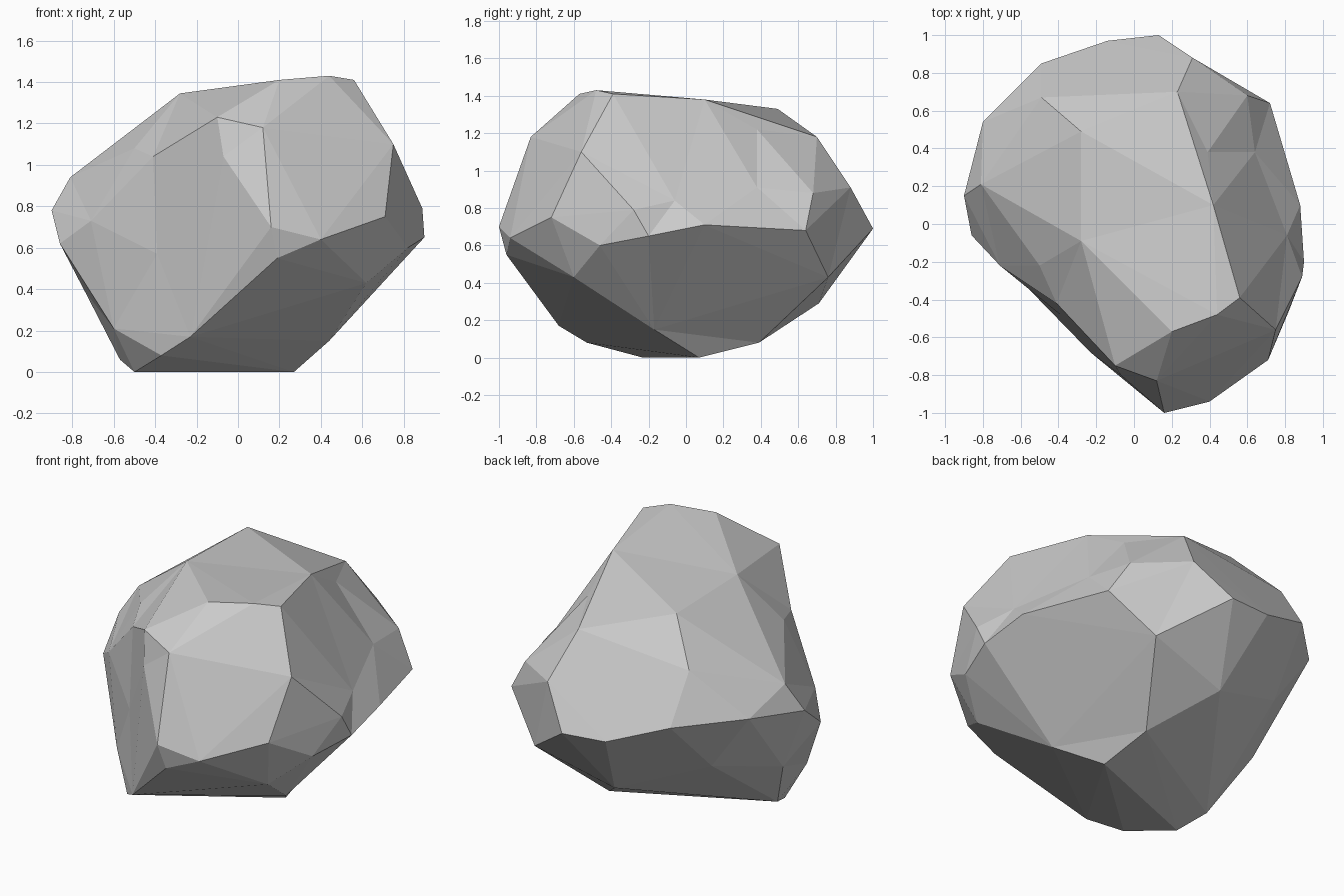
import bpy, bmesh
from mathutils import Vector

if "Cube" in bpy.data.objects:
    bpy.data.objects.remove(bpy.data.objects["Cube"])

CENTRE = Vector((0, 0, 0.68))

# Main corners of the boulder: crown, front, left/back, right, base
CORNERS = [
    (.44, -.48, 1.43), (.20, -.57, 1.41), (.56, -.39, 1.41),
    (-.28, -.09, 1.345), (-.28, .49, 1.33), (.23, .70, 1.18),
    (.39, .38, 1.22), (.42, .10, 1.38),
    (-.10, -.75, 1.23), (.12, -.83, 1.18), (.75, -.56, 1.10), (.71, -.72, .75),
    (.40, -.94, .64), (.16, -1.0, .70), (.19, -.96, .55), (-.07, -.80, 1.04),
    (-.41, -.42, 1.04), (-.50, -.22, 1.08), (-.71, -.22, .73), (-.39, -.48, .57),
    (-.23, -.68, .17), (-.37, -.53, .08), (-.60, -.30, .21),
    (-.81, .21, .94), (-.90, .15, .78), (-.86, -.06, .62), (-.80, .54, .85),
    (-.49, .67, 1.11), (-.49, .85, .83), (.13, 1.0, .69), (-.14, .97, .70),
    (.31, .88, .91),
    (.60, .68, .88), (.48, .76, .43), (.72, .64, .68), (.64, .38, .91),
    (.81, -.06, .84), (.90, -.20, .65), (.88, .10, .71), (.89, -.28, .79),
    (.82, -.46, .60), (.62, -.60, .43), (-.55, .54, .50), (-.74, .13, .39),
    (-.57, -.06, .06),
    (.44, -.17, .15), (.27, .07, 0), (.24, .39, .08), (-.50, -.23, 0),
    (-.02, .71, .29),
]


def outward(a, b, c):
    """True if triangle a, b, c faces away from the centre."""
    a, b, c = (v.co - CENTRE for v in (a, b, c))
    return a.cross(b).dot(c) > 1e-3


def flip_creases(bm):
    """Turn inward creases into outward ridges, but never into long bridges."""
    for _ in range(20):
        changed = False
        for e in list(bm.edges):
            if not e.is_valid or len(e.link_faces) != 2:
                continue
            l = e.link_loops[0]
            a, b = l.vert, l.link_loop_next.vert
            p = l.link_loop_prev.vert
            q = l.link_loop_radial_next.link_loop_prev.vert
            normal = (b.co - a.co).cross(p.co - a.co).normalized()
            if (normal.dot(q.co - a.co) > 1e-3
                    and (p.co - q.co).length < 1.2 * e.calc_length()
                    and outward(p, a, q) and outward(q, b, p)
                    and bm.edges.get((p, q)) is None):
                if bmesh.utils.edge_rotate(e, True):
                    changed = True
        if not changed:
            break


# Skin the corners on a sphere, then push each one to its real place
bm = bmesh.new()
place = {}
for c in CORNERS:
    p = Vector(c)
    place[bm.verts.new((p - CENTRE).normalized())] = p
bmesh.ops.convex_hull(bm, input=list(bm.verts))
bmesh.ops.recalc_face_normals(bm, faces=list(bm.faces))
for v, p in place.items():
    if v.is_valid:
        v.co = p
flip_creases(bm)
bmesh.ops.recalc_face_normals(bm, faces=list(bm.faces))

# Flat-shaded boulder
mesh = bpy.data.meshes.new("boulder")
bm.to_mesh(mesh)
bm.free()
boulder = bpy.data.objects.new("boulder", mesh)
bpy.context.collection.objects.link(boulder)
